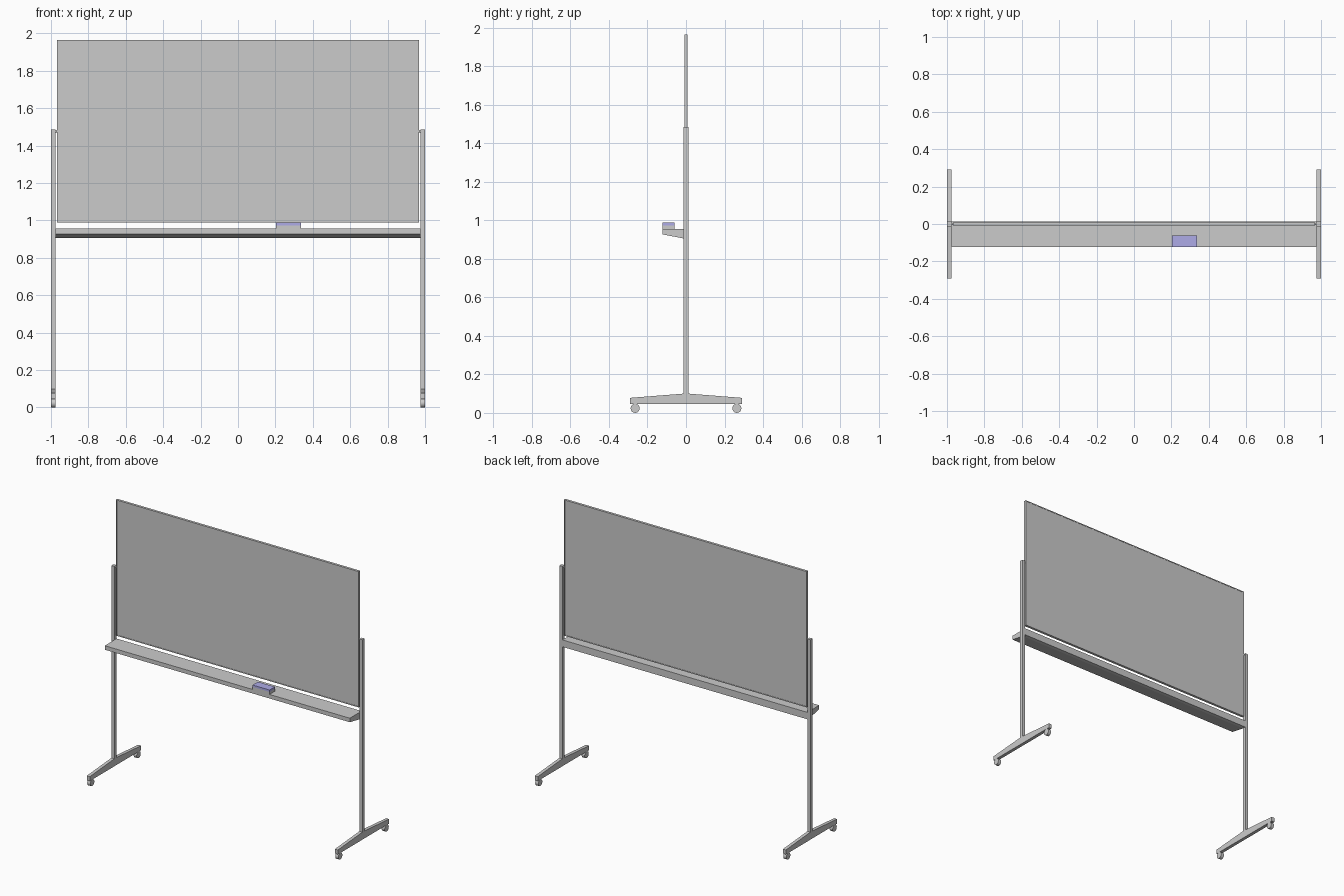
import bpy, bmesh, math
from mathutils import Matrix

if "Cube" in bpy.data.objects:
    bpy.data.objects.remove(bpy.data.objects["Cube"])


def finish(name, bm):
    bmesh.ops.recalc_face_normals(bm, faces=bm.faces)
    me = bpy.data.meshes.new(name)
    bm.to_mesh(me)
    bm.free()
    ob = bpy.data.objects.new(name, me)
    bpy.context.collection.objects.link(ob)
    return ob


def box(name, x0, x1, y0, y1, z0, z1):
    bm = bmesh.new()
    bmesh.ops.create_cube(bm, size=1)
    for v in bm.verts:
        v.co = ((x0, x1)[v.co.x > 0], (y0, y1)[v.co.y > 0], (z0, z1)[v.co.z > 0])
    return finish(name, bm)


def extrude_x(name, yz, x0, x1):
    bm = bmesh.new()
    f = bm.faces.new([bm.verts.new((x0, y, z)) for y, z in yz])
    r = bmesh.ops.extrude_face_region(bm, geom=[f])
    verts = [g for g in r["geom"] if isinstance(g, bmesh.types.BMVert)]
    bmesh.ops.translate(bm, verts=verts, vec=(x1 - x0, 0, 0))
    return finish(name, bm)


def cylinder_x(name, x, y, z, radius, width, sides):
    bm = bmesh.new()
    m = Matrix.Translation((x, y, z)) @ Matrix.Rotation(math.pi / 2, 4, 'Y')
    bmesh.ops.create_cone(bm, cap_ends=True, segments=sides, radius1=radius,
                          radius2=radius, depth=width, matrix=m)
    for f in bm.faces:
        f.smooth = len(f.verts) == 4
    for e in bm.edges:
        e.smooth = all(f.smooth for f in e.link_faces)
    return finish(name, bm)


# Stands: post, tapered foot, wheels and board pivot on each side
foot = [(-.292, .046), (.292, .046), (.292, .078), (.0125, .1),
        (-.0125, .1), (-.292, .078)]
for side, s in (("left", -1), ("right", 1)):
    xs = sorted((s * 1.0, s * .976))
    box(side + "_post", *xs, -.0125, .0125, .1, 1.485)
    extrude_x(side + "_foot", foot, *xs)
    for end, y in (("front", -.264), ("back", .264)):
        cylinder_x(f"{side}_{end}_wheel", s * .988, y, .0235, .0235, .024, 20)
    cylinder_x(side + "_pivot", s * .971, 0, 1.4775, .006, .014, 12)

# Board: a box with both faces inset and recessed to leave a thin frame
board = box("board", -.967, .967, -.009, .009, .988, 1.966)
bm = bmesh.new()
bm.from_mesh(board.data)
for f in [f for f in bm.faces if abs(f.normal.y) > .9]:
    bmesh.ops.inset_region(bm, faces=[f], thickness=.009)
    bmesh.ops.inset_region(bm, faces=[f], thickness=0, depth=-.002)
bm.to_mesh(board.data)
bm.free()

# Tray with sloping underside
extrude_x("tray", [(-.122, .956), (-.122, .927), (-.0125, .906),
                   (.0125, .906), (.0125, .956)], -.976, .976)

# Eraser: felt pad with blue back
box("eraser_felt", .202, .337, -.122, -.061, .956, .974)
grip = box("eraser_grip", .202, .337, -.122, -.061, .974, .988)
blue = bpy.data.materials.new("blue")
blue.diffuse_color = (.42, .41, .8, 1)
blue.use_nodes = True
blue.node_tree.nodes["Principled BSDF"].inputs["Base Color"].default_value = blue.diffuse_color
grip.data.materials.append(blue)
